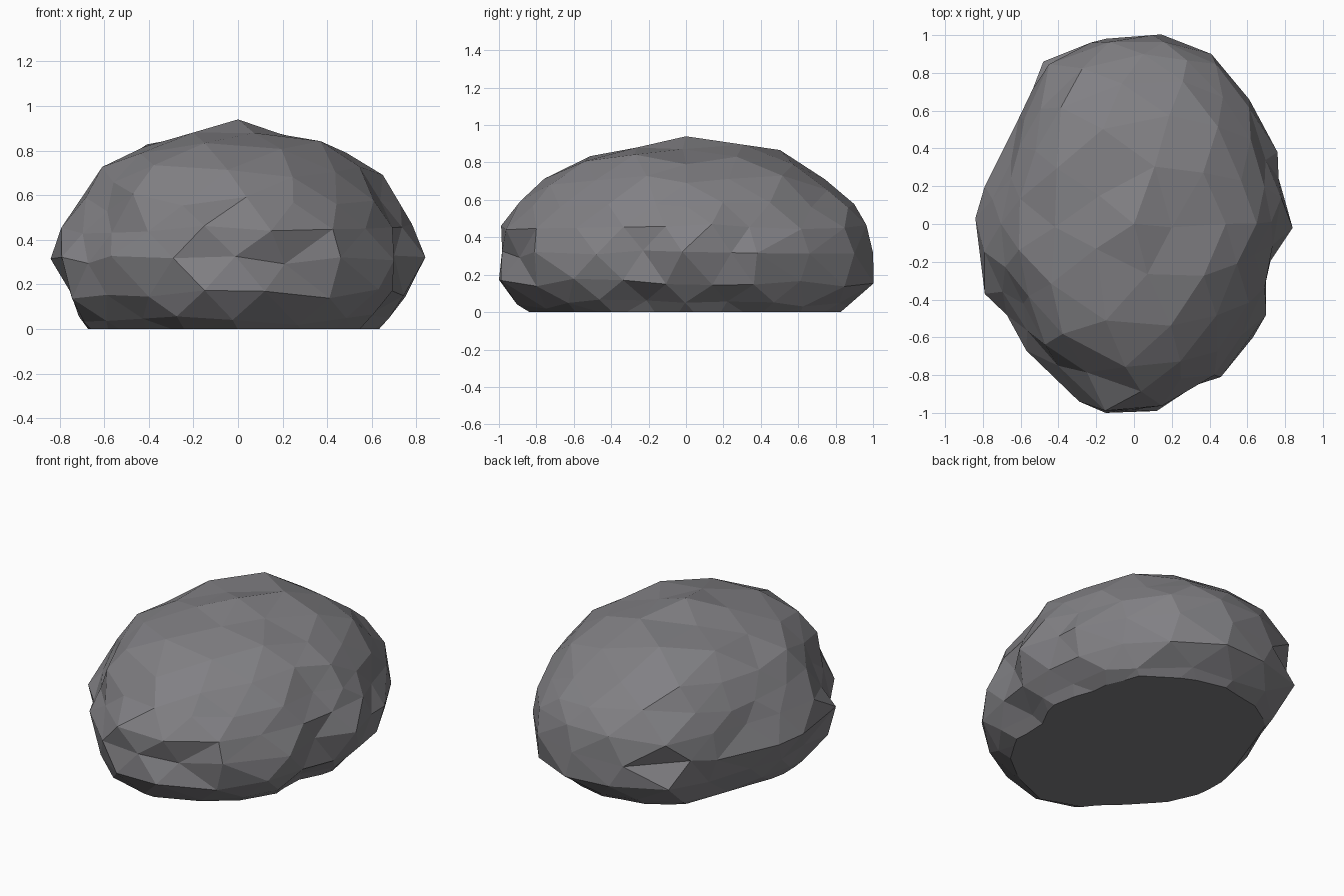
import bpy, bmesh, math, random
from mathutils import Vector

random.seed(7)
cube = bpy.data.objects.get("Cube")
if cube:
    bpy.data.objects.remove(cube, do_unlink=True)

# Plan outline of the boulder, anticlockwise from the left side
OUTLINE = [(.84, -.02), (.76, .38), (.61, .66), (.41, .9), (.1, 1), (-.23, .96), (-.48, .86),
           (-.61, .56), (-.79, .2), (-.84, .03), (-.79, -.37), (-.57, -.67), (-.4, -.8),
           (-.29, -.94), (-.15, -1), (.12, -.99), (.21, -.89), (.46, -.81), (.63, -.6),
           (.7, -.48), (.7, -.23)]
# Height, then share of the outline along the sides and along the ends,
# evenly spaced from below the ground to the crown
PROFILE = [Vector(p) for p in (
    (-.3, 0, 0), (-.25, .35, .35), (-.15, .6, .6), (0, .8, .84), (.13, .93, .99),
    (.31, 1, 1), (.48, .93, .98), (.63, .82, .88), (.78, .69, .71), (.88, .32, .4), (.94, 0, 0))]
# Chipped hollows and raised knobs: centre, reach, push along the surface
CHIPS = [((-.3, -.8, .55), .2, -.05), ((.42, -.5, .72), .25, -.04),
         ((-.65, -.45, .55), .22, -.04), ((.35, -.85, .5), .15, .03)]


def reach(angle):
    """Distance from the centre to the plan outline in one direction."""
    d = Vector((math.cos(angle), math.sin(angle)))
    for i, p in enumerate(OUTLINE):
        a, b = Vector(p), Vector(OUTLINE[(i + 1) % len(OUTLINE)])
        e = b - a
        k = e.x * d.y - e.y * d.x
        if abs(k) < 1e-9:
            continue
        s = -(a.x * d.y - a.y * d.x) / k
        hit = a + e * s
        if -1e-6 <= s <= 1.000001 and hit.dot(d) > 0:
            return hit.length
    return .8


def section(t):
    """Profile point for t from 0 (underside) to 1 (crown)."""
    f = min(max(t, 0), .99999) * (len(PROFILE) - 1)
    i = int(f)
    return PROFILE[i].lerp(PROFILE[i + 1], f - i)


# Faceted boulder from a coarse sphere
bm = bmesh.new()
bmesh.ops.create_icosphere(bm, subdivisions=3, radius=1)
for v in bm.verts:
    n = v.co.normalized()
    angle = math.atan2(n.y, n.x)
    height, side, end = section(math.acos(max(-1, min(1, -n.z))) / math.pi)
    r = (side + (end - side) * math.sin(angle) ** 2) * reach(angle)
    p = Vector((r * math.cos(angle), r * math.sin(angle), height))
    if n.z < .99:
        for centre, size, push in CHIPS:
            p += n * push * max(0, 1 - (p - Vector(centre)).length / size) ** .5
        p += n * random.uniform(-.012, .018)
        p += Vector([random.uniform(-.02, .02) for _ in range(3)])
        p.z = min(p.z, .93)
    v.co = p

# Corners around the widest part follow the outline
for x, y in OUTLINE:
    corner = Vector((x, y, .28))
    nearest = min(bm.verts, key=lambda v: (v.co - corner).length)
    nearest.co.xy = x, y

# Flat underside
cut = bmesh.ops.bisect_plane(bm, geom=bm.verts[:] + bm.edges[:] + bm.faces[:], dist=.01,
                             plane_co=(0, 0, 0), plane_no=(0, 0, -1), clear_outer=True)
rim = [e for e in cut["geom_cut"] if isinstance(e, bmesh.types.BMEdge)]
bmesh.ops.contextual_create(bm, geom=rim)
bmesh.ops.recalc_face_normals(bm, faces=bm.faces)

mesh = bpy.data.meshes.new("boulder")
bm.to_mesh(mesh)
bm.free()
boulder = bpy.data.objects.new("boulder", mesh)
bpy.context.collection.objects.link(boulder)

# Stone colour
stone = bpy.data.materials.new("grey stone")
stone.use_nodes = True
colour = (.22, .216, .23, 1)
stone.diffuse_color = colour
stone.node_tree.nodes["Principled BSDF"].inputs["Base Color"].default_value = colour
mesh.materials.append(stone)
